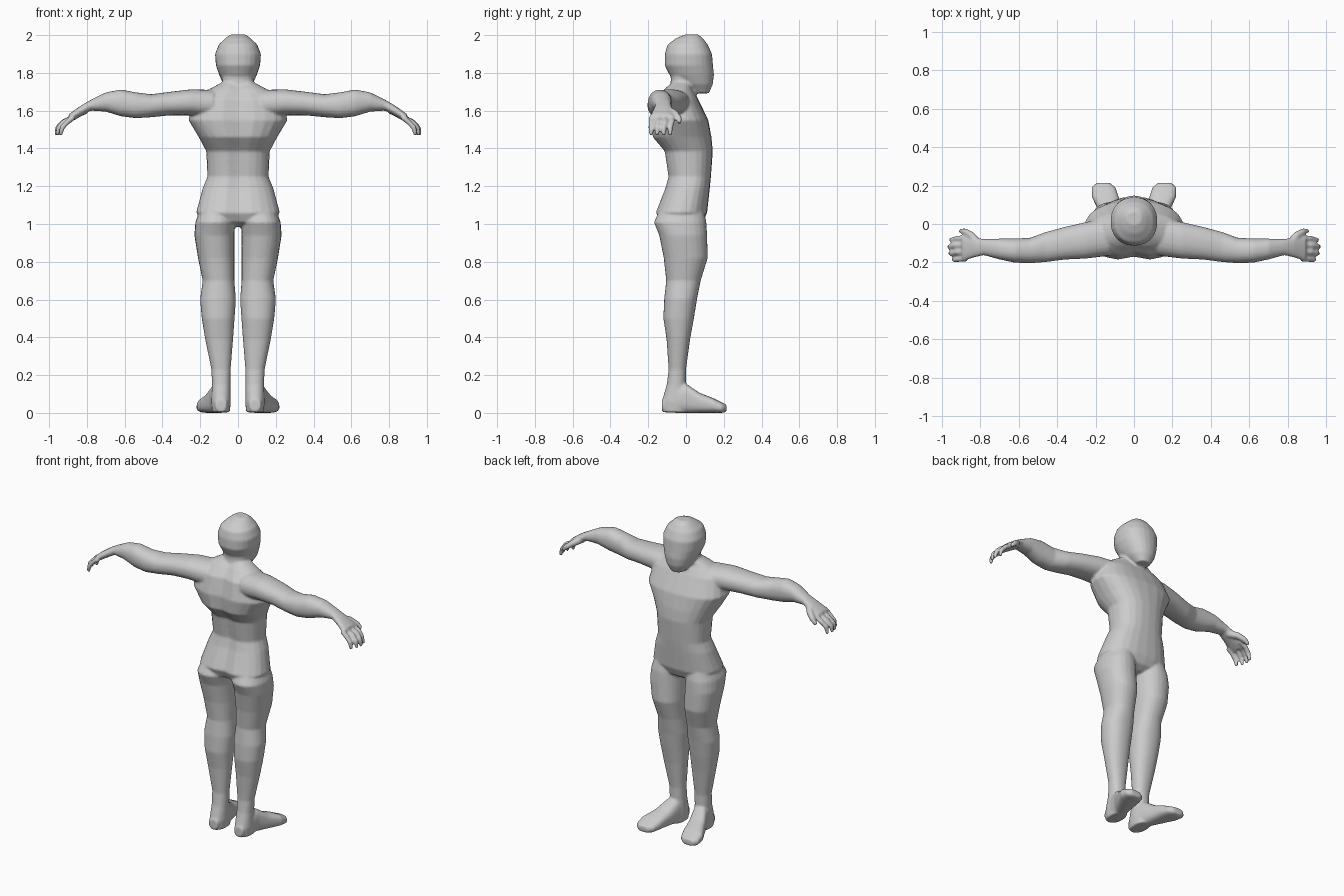
import bpy, bmesh, math
from mathutils import Vector

X, Y, Z = Vector((1, 0, 0)), Vector((0, 1, 0)), Vector((0, 0, 1))
bm = bmesh.new()


def section(c, u, v, ru, rv, power=2.2, n=24):
    """Rounded cross-section (superellipse) around c in the plane of u and v."""
    pts = []
    for i in range(n):
        a = 2 * math.pi * i / n
        ca, sa = math.cos(a), math.sin(a)
        pts.append(Vector(c) + u * ru * math.copysign(abs(ca) ** (2 / power), ca)
                   + v * rv * math.copysign(abs(sa) ** (2 / power), sa))
    return pts


def loft(sections):
    """Closed skin through a list of cross-sections."""
    rings = [[bm.verts.new(p) for p in s] for s in sections]
    faces = [bm.faces.new(rings[0]), bm.faces.new(rings[-1])]
    n = len(rings[0])
    for a, b in zip(rings, rings[1:]):
        for i in range(n):
            j = (i + 1) % n
            faces.append(bm.faces.new((a[i], a[j], b[j], b[i])))
    bmesh.ops.recalc_face_normals(bm, faces=faces)


def tube(points, radii):
    """Round limb through points, used for fingers and thumbs."""
    pts = [Vector(p) for p in points]
    out = []
    for i, p in enumerate(pts):
        d = (pts[min(i + 1, len(pts) - 1)] - pts[max(i - 1, 0)]).normalized()
        u = d.cross(Z).normalized()
        out.append(section(p, u, d.cross(u), radii[i], radii[i], 2, 10))
    loft(out)


def upright(rows, power=2.2, groove=0.0):
    """Loft along z; rows are (z, centre x, half width, back y, front y)."""
    out = []
    for z, cx, rx, y0, y1 in rows:
        s = section((cx, (y0 + y1) / 2, z), X, Y, rx, (y1 - y0) / 2, power)
        for p in s:
            if p.y < (y0 + y1) / 2:
                p.y += groove * math.exp(-(p.x / 0.04) ** 2)
        out.append(s)
    loft(out)


# Torso with a shallow spine groove
upright([(1.75, 0, .085, -.085, .035), (1.715, 0, .15, -.12, .035),
         (1.66, 0, .235, -.165, .065), (1.55, 0, .262, -.19, .118),
         (1.46, 0, .208, -.182, .135), (1.385, 0, .168, -.12, .142),
         (1.25, 0, .162, -.10, .132), (1.19, 0, .187, -.115, .126),
         (1.06, 0, .222, -.165, .112), (1.01, 0, .17, -.14, .09),
         (.985, 0, .10, -.08, .05)], 2.4, .02)

# Neck
upright([(1.84, 0, .085, -.085, .05), (1.76, 0, .082, -.08, .045),
         (1.66, 0, .10, -.10, .05)])

# Head
upright([(2.003, 0, .04, -.005, .065), (1.985, 0, .065, -.05, .088),
         (1.95, 0, .102, -.098, .115), (1.90, 0, .122, -.112, .138),
         (1.84, 0, .117, -.113, .143), (1.79, 0, .10, -.088, .148),
         (1.74, 0, .078, -.03, .142), (1.692, 0, .042, .04, .122)])

for s in (-1, 1):
    # Leg
    upright([(z, s * cx, rx, y0, y1) for z, cx, rx, y0, y1 in (
        (1.09, .11, .085, -.13, .09), (1.01, .122, .104, -.17, .108),
        (.94, .125, .106, -.142, .112), (.82, .115, .097, -.118, .115),
        (.70, .103, .084, -.105, .078), (.60, .106, .095, -.116, .058),
        (.50, .105, .087, -.12, .042), (.39, .10, .074, -.103, .022),
        (.23, .09, .051, -.092, .0), (.15, .089, .049, -.102, .0),
        (.06, .09, .052, -.128, .02), (.003, .09, .047, -.125, .02))])

    # Foot, turned outward
    loft([section((s * cx, y, (z0 + z1) / 2), X, Z, hw, (z1 - z0) / 2, 2.7)
          for y, cx, hw, z0, z1 in (
        (-.128, .09, .03, .01, .07), (-.06, .09, .05, 0, .14),
        (0, .10, .052, 0, .155), (.07, .125, .06, 0, .107),
        (.14, .149, .07, 0, .08), (.19, .158, .062, 0, .055),
        (.214, .16, .035, .005, .045))])

    # Arm and palm
    loft([section((s * x, cy, (z0 + z1) / 2), Y, Z, ry, (z1 - z0) / 2)
          for x, cy, ry, z0, z1 in (
        (.13, -.065, .10, 1.56, 1.71), (.25, -.085, .095, 1.575, 1.713),
        (.36, -.10, .085, 1.575, 1.70), (.46, -.12, .078, 1.565, 1.687),
        (.54, -.138, .066, 1.56, 1.697), (.62, -.138, .063, 1.57, 1.712),
        (.70, -.13, .054, 1.595, 1.697), (.78, -.12, .042, 1.60, 1.657),
        (.83, -.122, .052, 1.572, 1.628), (.895, -.128, .068, 1.535, 1.582))])

    # Fingers
    for y, tip, reach in ((-.182, -.185, -.022), (-.146, -.153, -.004),
                          (-.11, -.118, .002), (-.075, -.083, -.008)):
        tube([(s * .87, y, 1.565), (s * (.925 + reach), y, 1.54),
              (s * (.953 + reach), tip, 1.51), (s * (.962 + reach), tip, 1.47)],
             (.015, .015, .0145, .010))

    # Thumb
    tube([(s * .81, -.105, 1.605), (s * .845, -.06, 1.585),
          (s * .88, -.038, 1.56), (s * .905, -.034, 1.535)],
         (.024, .021, .017, .011))

# Fuse the parts into one smooth skin
mesh = bpy.data.meshes.new("body")
bm.to_mesh(mesh)
bm.free()
body = bpy.data.objects.new("body", mesh)
bpy.context.collection.objects.link(body)
grey = bpy.data.materials.new("plain grey")
grey.diffuse_color = (.6, .6, .6, 1)
mesh.materials.append(grey)
fuse = body.modifiers.new("fuse", 'REMESH')
fuse.mode = 'VOXEL'
fuse.voxel_size = .007
fuse.use_smooth_shade = True
soft = body.modifiers.new("soften", 'SMOOTH')
soft.factor = .5
soft.iterations = 5
